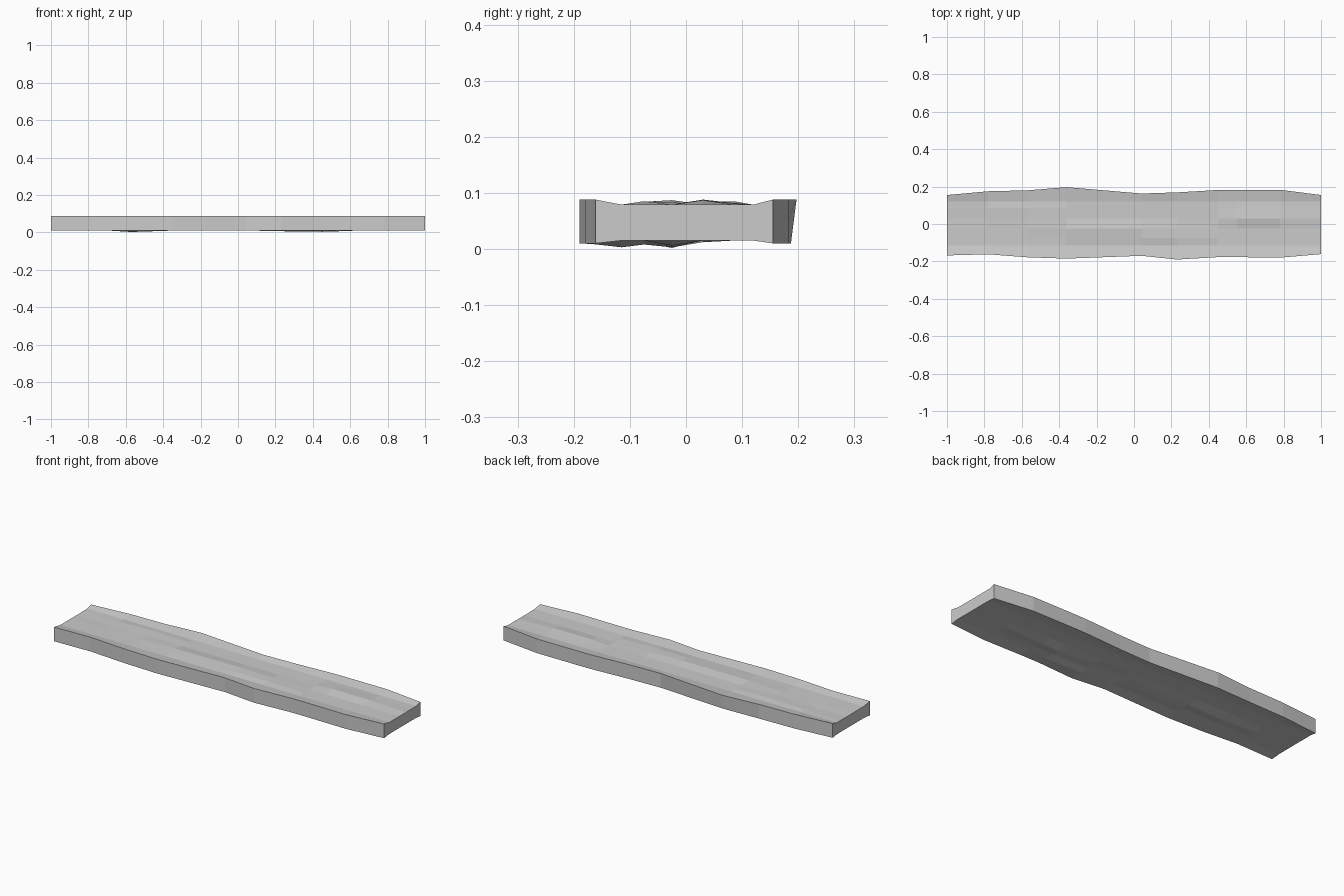
import bpy, bmesh

if "Cube" in bpy.data.objects:
    bpy.data.objects.remove(bpy.data.objects["Cube"])

# Outline stations along the plank: x, front edge y, back edge y
stations = [(-1, -.168, .155), (-.78, -.162, .175), (-.57, -.178, .18),
            (-.36, -.185, .197), (.04, -.17, .163), (.23, -.19, .169),
            (.45, -.177, .182), (.55, -.177, .183), (.78, -.18, .183), (1, -.161, .155)]
inner_rows = [-.115, -.075, -.025, .03, .085, .12]

# Hewn facets: (station, inner row) -> height of the bump away from the face
top_bumps = {(1, 3): -.003, (2, 3): .004, (2, 4): .006, (3, 1): .002, (3, 2): .007,
             (4, 1): .005, (4, 2): .008, (5, 2): .004, (5, 1): .006,
             (7, 3): .009, (8, 3): .008, (7, 4): .003, (8, 4): .002}
bottom_bumps = {(2, 0): .006, (2, 1): .004, (2, 2): .013, (3, 2): .006,
                (4, 1): .005, (5, 0): .009, (6, 0): .012, (6, 1): .007,
                (6, 2): .012, (7, 2): .009, (5, 3): .003}


def ring(bm, i):
    """One closed cross-section, with raised long rims."""
    x, front, back = stations[i]
    tuck = .010 if 2 < i < 4 else 0
    top = [(front, .088)]
    top += [(y, .079 + top_bumps.get((i, j), 0)) for j, y in enumerate(inner_rows)]
    top += [(back, .088)]
    bottom = [(front, .010)]
    bottom += [(y, .015 - bottom_bumps.get((i, j), 0)) for j, y in enumerate(inner_rows)]
    bottom += [(back - tuck, .010)]
    return [bm.verts.new((x, y, z)) for y, z in top + bottom[::-1]]


bm = bmesh.new()
rings = [ring(bm, i) for i in range(len(stations))]
n = len(rings[0])
for a, b in zip(rings, rings[1:]):
    for k in range(n):
        m = (k + 1) % n
        bm.faces.new((a[k], a[m], b[m], b[k]))

# End grain, built as strips between top and bottom
for r in (rings[0], rings[-1]):
    for k in range(n // 2 - 1):
        bm.faces.new((r[k], r[k + 1], r[n - 2 - k], r[n - 1 - k]))
bmesh.ops.recalc_face_normals(bm, faces=bm.faces)

mesh = bpy.data.meshes.new("wooden_plank")
bm.to_mesh(mesh)
bm.free()
plank = bpy.data.objects.new("wooden_plank", mesh)
bpy.context.collection.objects.link(plank)
